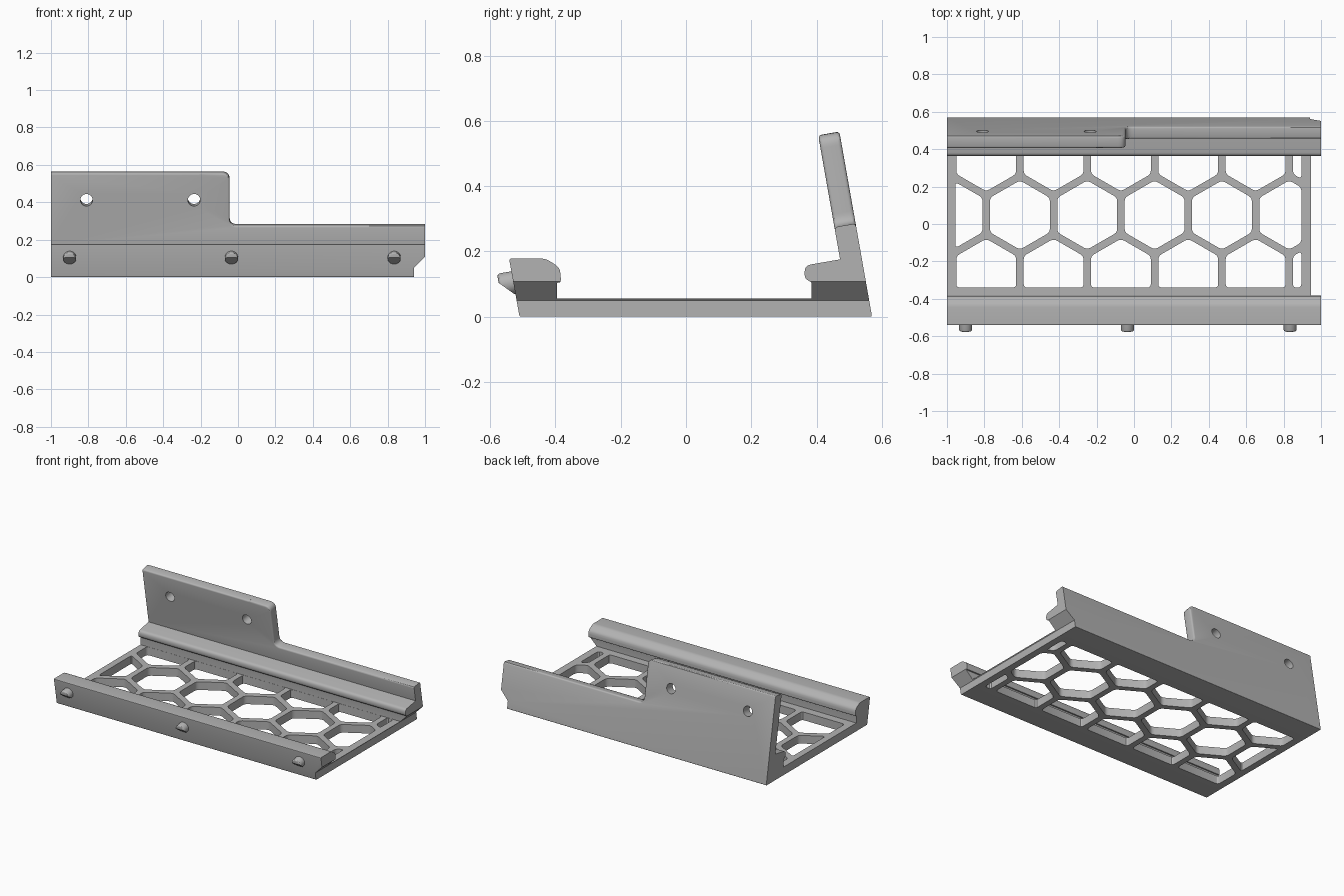
import bpy, bmesh, math
from mathutils import Vector

old = bpy.data.objects.get("Cube")
if old:
    bpy.data.objects.remove(old, do_unlink=True)

X, Y, Z = Vector((1, 0, 0)), Vector((0, 1, 0)), Vector((0, 0, 1))
TILT = math.radians(10)
UP = Vector((0, -math.sin(TILT), math.cos(TILT)))    # along the leaning wall
OUT = Vector((0, math.cos(TILT), math.sin(TILT)))    # out of the wall's back
WALL_FOOT = Vector((0, 0.57, 0))
WALL_TOP, STEP, THICK = 0.576, 0.29, 0.066

gray = bpy.data.materials.new("matte gray")
gray.use_nodes = True
color = (0.45, 0.45, 0.45, 1)
gray.diffuse_color = color
gray.node_tree.nodes["Principled BSDF"].inputs["Base Color"].default_value = color


def rounded(points, steps=5):
    """Round the corners of an outline; each point is (a, b, trim length)."""
    result = []
    for i, (a, b, trim) in enumerate(points):
        p = Vector((a, b))
        if not trim:
            result.append(p)
            continue
        before = Vector(points[i - 1][:2]) - p
        after = Vector(points[(i + 1) % len(points)][:2]) - p
        start = p + before.normalized() * min(trim, before.length * 0.45)
        end = p + after.normalized() * min(trim, after.length * 0.45)
        for k in range(steps + 1):
            t = k / steps
            result.append(start * (1 - t) ** 2 + p * 2 * t * (1 - t) + end * t * t)
    return result


def add_prism(bm, outline, origin, u, v, along):
    """Extrude an outline drawn in the u, v plane by the vector along."""
    face = bm.faces.new([bm.verts.new(origin + u * p[0] + v * p[1]) for p in outline])
    grown = bmesh.ops.extrude_face_region(bm, geom=[face], use_keep_orig=True)
    moved = [g for g in grown["geom"] if isinstance(g, bmesh.types.BMVert)]
    bmesh.ops.translate(bm, verts=moved, vec=along)


def make_object(name, bm):
    bmesh.ops.recalc_face_normals(bm, faces=bm.faces[:])
    mesh = bpy.data.meshes.new(name)
    bm.to_mesh(mesh)
    bm.free()
    mesh.materials.append(gray)
    obj = bpy.data.objects.new(name, mesh)
    bpy.context.collection.objects.link(obj)
    return obj


def activate(obj):
    bpy.ops.object.select_all(action="DESELECT")
    obj.select_set(True)
    bpy.context.view_layer.objects.active = obj


def cut(obj, bm):
    """Subtract the shapes in bm from the object."""
    cutter = make_object("cutter", bm)
    cutter.hide_render = True
    mod = obj.modifiers.new("cut", "BOOLEAN")
    mod.operation, mod.solver, mod.object = "DIFFERENCE", "EXACT", cutter
    activate(obj)
    bpy.ops.object.modifier_apply(modifier=mod.name)
    bpy.data.objects.remove(cutter, do_unlink=True)


def clip(poly, axis, limit, sign):
    """Keep the part of a polygon where sign * coordinate < sign * limit."""
    kept = []
    for i, q in enumerate(poly):
        p = poly[i - 1]
        dp, dq = sign * (p[axis] - limit), sign * (q[axis] - limit)
        if dp * dq < 0:
            kept.append(p.lerp(q, dp / (dp - dq)))
        if dq <= 0:
            kept.append(q)
    return kept


# Body: plate, front rail and back wall with its ledge, as one section
def on_wall(length, depth=0):
    p = WALL_FOOT + UP * length - OUT * depth
    return p.y, p.z


section = [
    (-0.51, 0, 0.006), (*on_wall(0), 0.006),
    (*on_wall(WALL_TOP), 0), (*on_wall(WALL_TOP, THICK), 0),
    (*on_wall(0.19, THICK), 0), (0.365, 0.157, 0.018), (0.362, 0.118, 0.02),
    (0.385, 0.105, 0.005), (0.385, 0.055, 0),
    (-0.395, 0.055, 0), (-0.395, 0.105, 0.003), (-0.383, 0.105, 0.012),
    (-0.385, 0.15, 0.02), (-0.43, 0.178, 0.015), (-0.542, 0.178, 0.008),
]
bm = bmesh.new()
add_prism(bm, rounded(section), -X, Y, Z, 2 * X)
body = make_object("bracket_body", bm)

# Stepped top of the wall, with one outer and one inner rounded corner
bm = bmesh.new()
step = [(-0.2, 0.7, 0), (-0.2, WALL_TOP - 0.0005, 0), (-0.045, WALL_TOP - 0.0005, 0.04),
        (-0.045, STEP, 0.04), (1.1, STEP, 0), (1.1, 0.7, 0)]
add_prism(bm, rounded(step, 8), WALL_FOOT - OUT * 0.2, X, UP, OUT * 0.4)
cut(body, bm)

# Softened edges along the top of the wall
bm = bmesh.new()
bm.from_mesh(body.data)
edges = []
for e in bm.edges:
    mid = (e.verts[0].co + e.verts[1].co) / 2
    facing = [abs(f.normal.dot(OUT)) > 0.99 for f in e.link_faces]
    if (mid - WALL_FOOT).dot(UP) > STEP - 0.01 and abs(mid.x) < 0.999 and sum(facing) == 1:
        edges.append(e)
bmesh.ops.bevel(bm, geom=edges, offset=0.01, segments=3, profile=0.5, affect="EDGES")
bm.to_mesh(body.data)
bm.free()

# Screw holes through the wall
bm = bmesh.new()
circle = [(0.033 * math.cos(k * math.tau / 32), 0.033 * math.sin(k * math.tau / 32))
          for k in range(32)]
for x in (-0.81, -0.235):
    add_prism(bm, circle, WALL_FOOT + X * x + UP * 0.43 - OUT * 0.2, X, UP, OUT * 0.4)
cut(body, bm)

# Slanted cut under the left end
bm = bmesh.new()
add_prism(bm, [(0.942, -0.1), (0.942, 0.05), (1.1, 0.208), (1.1, -0.1)], -Y, X, Z, 2 * Y)
cut(body, bm)

# Honeycomb openings, trimmed to the plate's frame
PITCH, RADIUS = 0.36, 0.185
bm = bmesh.new()
for row in (-1, 0, 1):
    for col in range(6):
        cx = -0.97 + PITCH * (col + 0.5 * abs(row))
        cy = 0.048 + row * PITCH * math.sqrt(3) / 2
        cell = [Vector((cx + RADIUS * math.sin(k * math.pi / 3),
                        cy + RADIUS * math.cos(k * math.pi / 3))) for k in range(6)]
        for axis, limit, sign in ((0, -0.955, -1), (0, 0.895, 1), (1, -0.34, -1), (1, 0.384, 1)):
            cell = clip(cell, axis, limit, sign)
        outline = rounded([(p.x, p.y, 0.02) for p in cell], 3)
        add_prism(bm, outline, -0.05 * Z, X, Y, 0.13 * Z)
cut(body, bm)

# Snap pegs on the front rail, sliced underneath
parts = [body]
for name, x in (("right_peg", -0.9), ("middle_peg", -0.035), ("left_peg", 0.835)):
    bm = bmesh.new()
    peg = [(p[0] * 1.06, p[1] * 1.06) for p in circle]
    add_prism(bm, peg, Vector((x, -0.51, 0.108)), X, UP, -OUT * 0.064)
    tip = [e for e in bm.edges
           if all((v.co - Vector((x, -0.51, 0.108))).dot(OUT) < -0.06 for v in e.verts)]
    bmesh.ops.bevel(bm, geom=tip, offset=0.009, segments=3, profile=0.5, affect="EDGES")
    cut_plane = bmesh.ops.bisect_plane(
        bm, geom=bm.verts[:] + bm.edges[:] + bm.faces[:], plane_co=(x, -0.573, 0.103),
        plane_no=(0, -0.58, -0.81), clear_outer=True)
    rim = [g for g in cut_plane["geom_cut"] if isinstance(g, bmesh.types.BMEdge)]
    bmesh.ops.contextual_create(bm, geom=rim)
    parts.append(make_object(name, bm))

for part in parts:
    activate(part)
    bpy.ops.object.shade_smooth_by_angle(angle=math.radians(30))
